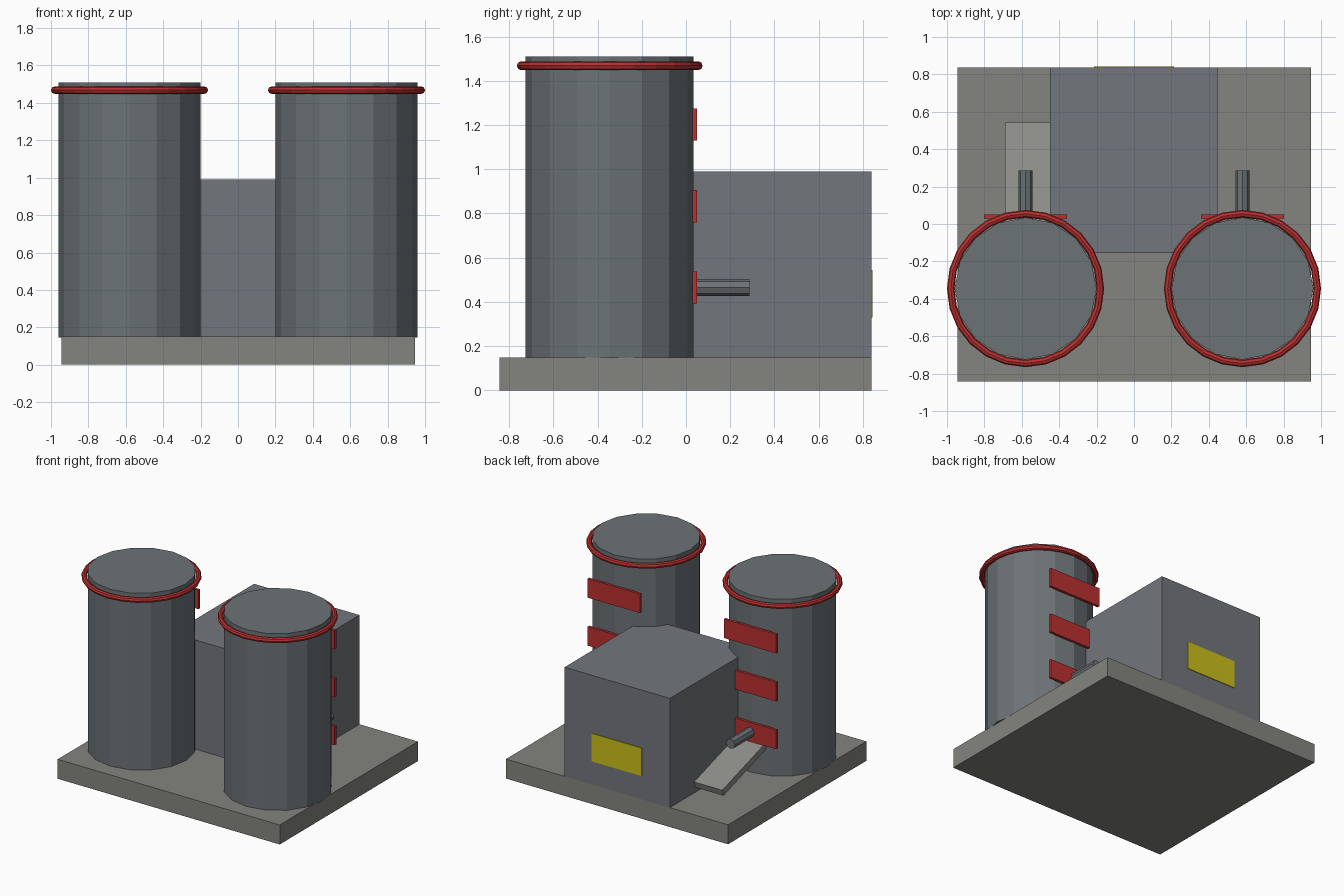
import bpy
from math import pi

if "Cube" in bpy.data.objects:
    bpy.data.objects.remove(bpy.data.objects["Cube"])


def material(name, rgb):
    m = bpy.data.materials.new(name)
    m.diffuse_color = (*rgb, 1)
    m.use_nodes = True
    m.node_tree.nodes["Principled BSDF"].inputs["Base Color"].default_value = m.diffuse_color
    return m


CONCRETE = material("concrete", (0.23, 0.23, 0.21))
PALE = material("pale_concrete", (0.27, 0.27, 0.25))
STEEL = material("steel", (0.15, 0.17, 0.18))
WALL = material("wall", (0.17, 0.18, 0.2))
RED = material("red", (0.5, 0.03, 0.03))
YELLOW = material("yellow", (0.6, 0.53, 0.01))


def finish(name, mat):
    o = bpy.context.object
    o.name = name
    o.data.materials.append(mat)
    return o


def box(name, mat, x, y, z, rot=(0, 0, 0)):
    """Box from (min, max) ranges, turned about its centre."""
    r = (x, y, z)
    bpy.ops.mesh.primitive_cube_add(size=1, location=[(a + b) / 2 for a, b in r], rotation=rot)
    o = finish(name, mat)
    o.scale = [b - a for a, b in r]
    return o


def cylinder(name, mat, sides, radius, depth, loc, rot=(0, 0, 0)):
    bpy.ops.mesh.primitive_cylinder_add(vertices=sides, radius=radius, depth=depth,
                                        location=loc, rotation=rot)
    return finish(name, mat)


# Base slab and main building
box("base_slab", CONCRETE, (-0.945, 0.945), (-0.842, 0.838), (0, 0.15))
box("building", WALL, (-0.45, 0.447), (-0.155, 0.838), (0.145, 0.99))
box("yellow_panel", YELLOW, (-0.213, 0.213), (0.825, 0.843), (0.33, 0.545))

# Sloping ramp beside the building
box("ramp", PALE, (-0.69, -0.44), (-0.05, 0.55), (0.275, 0.325), (-0.3, 0, 0))

# Two tanks, each with a rim ring, rear plates and an outlet pipe
TY = -0.345
for side, sx in (("left", -0.58), ("right", 0.58)):
    cylinder(side + "_tank", STEEL, 16, 0.38, 1.363, (sx, TY, 0.147 + 1.363 / 2))
    bpy.ops.mesh.primitive_torus_add(major_segments=24, minor_segments=8, major_radius=0.4,
                                     minor_radius=0.02, location=(sx, TY, 1.468))
    finish(side + "_rim_ring", RED)
    for i, z in enumerate((0.465, 0.833, 1.202)):
        box(f"{side}_plate_{i + 1}", RED, (sx - 0.222, sx + 0.222), (0.03, 0.05),
            (z - 0.073, z + 0.073))
    cylinder(side + "_outlet_pipe", STEEL, 8, 0.038, 0.3, (sx, 0.137, 0.465), (pi / 2, 0, 0))
